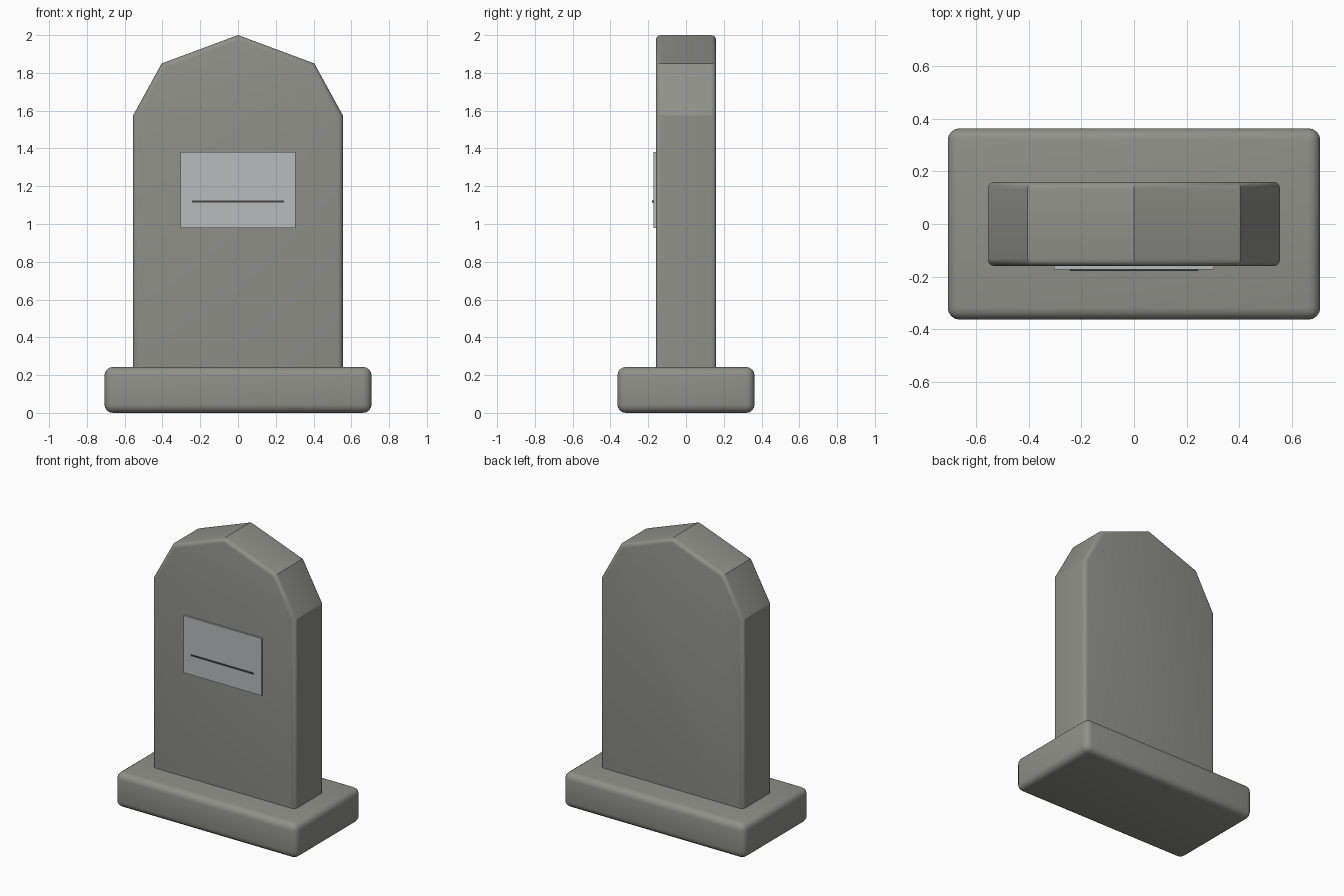
import bpy
import bmesh

cube = bpy.data.objects.get("Cube")
if cube:
    bpy.data.objects.remove(cube, do_unlink=True)


def material(name, rgb):
    m = bpy.data.materials.new(name)
    m.use_nodes = True
    color = (*rgb, 1)
    m.diffuse_color = color
    m.node_tree.nodes["Principled BSDF"].inputs["Base Color"].default_value = color
    return m


stone = material("weathered stone", (0.28, 0.28, 0.255))
pale = material("pale plaque", (0.49, 0.50, 0.515))
dark = material("dark engraving", (0.06, 0.06, 0.06))


def extrude_profile(name, points, y_front, y_back, mat, bevel=0, rim_only=False):
    """Extrude an x-z outline along y, rounding all edges or just the rims."""
    bm = bmesh.new()
    face = bm.faces.new([bm.verts.new((x, y_front, z)) for x, z in points])
    moved = bmesh.ops.extrude_face_region(bm, geom=[face])["geom"]
    verts = [v for v in moved if isinstance(v, bmesh.types.BMVert)]
    bmesh.ops.translate(bm, verts=verts, vec=(0, y_back - y_front, 0))
    bmesh.ops.recalc_face_normals(bm, faces=bm.faces)
    if bevel:
        edges = [e for e in bm.edges if not rim_only
                 or abs(e.verts[0].co.y - e.verts[1].co.y) < 0.001]
        bmesh.ops.bevel(bm, geom=edges, offset=bevel, segments=4,
                        profile=0.5, affect='EDGES', clamp_overlap=True)
    mesh = bpy.data.meshes.new(name)
    bm.to_mesh(mesh)
    bm.free()
    mesh.materials.append(mat)
    obj = bpy.data.objects.new(name, mesh)
    bpy.context.collection.objects.link(obj)
    if bevel:
        bpy.ops.object.select_all(action='DESELECT')
        obj.select_set(True)
        bpy.context.view_layer.objects.active = obj
        bpy.ops.object.shade_smooth_by_angle(angle=0.45)
    return obj


def rectangle(half_width, bottom, top):
    return [(-half_width, bottom), (half_width, bottom),
            (half_width, top), (-half_width, top)]


# Rounded plinth
extrude_profile("plinth", rectangle(0.707, 0, 0.243), -0.363, 0.363, stone, 0.045)

# Upright slab with a faceted, pointed crown
right_side = [(0.555, 0.1), (0.555, 1.575), (0.404, 1.85)]
left_side = [(-x, z) for x, z in reversed(right_side)]
extrude_profile("headstone", right_side + [(0, 2)] + left_side,
                -0.16, 0.16, stone, 0.027, rim_only=True)

# Plaque and its engraved line
extrude_profile("plaque", rectangle(0.304, 0.98, 1.382), -0.172, -0.15, pale)
extrude_profile("plaque_line", rectangle(0.243, 1.115, 1.124), -0.179, -0.171, dark)
